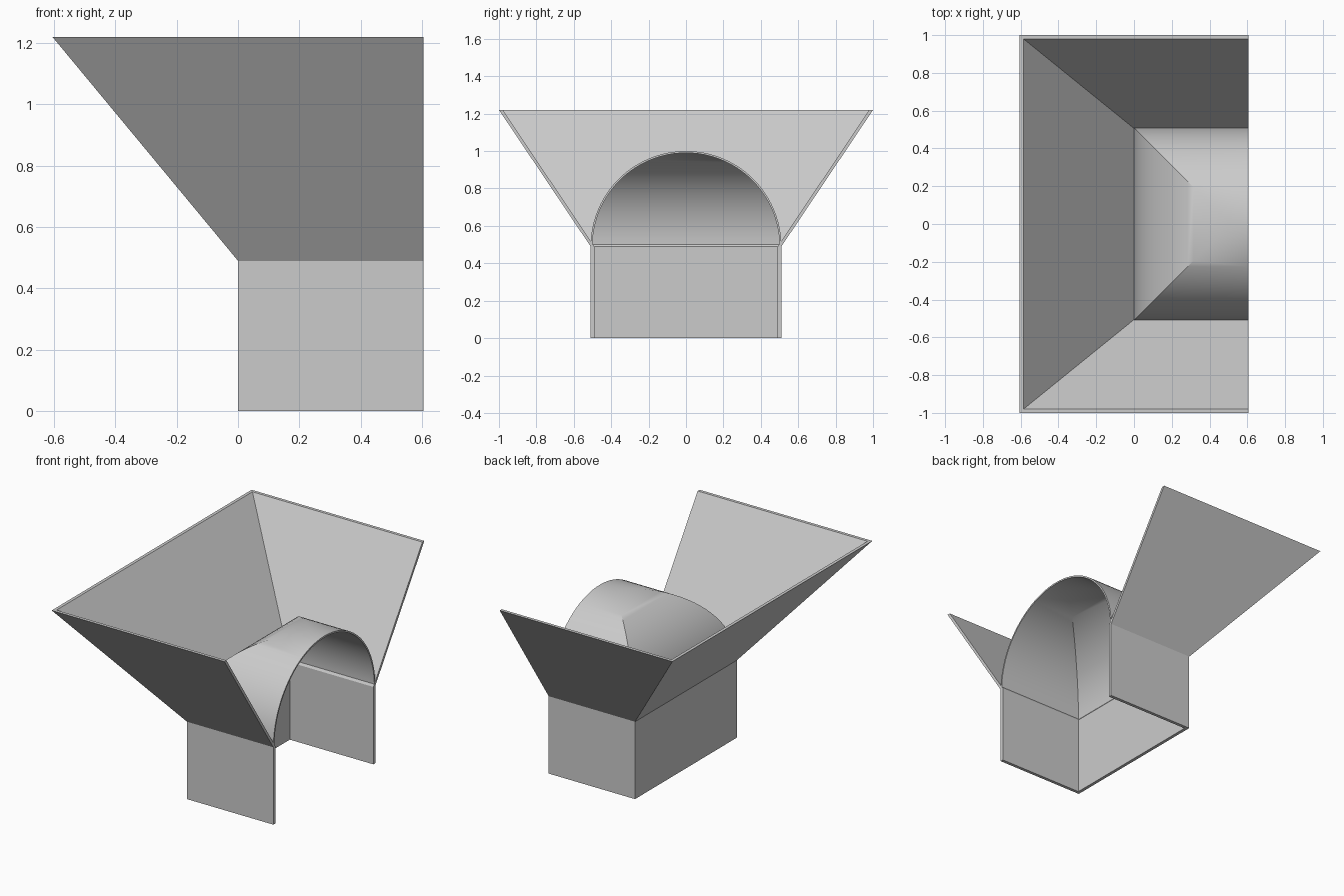
import bpy, bmesh, math

cube = bpy.data.objects.get("Cube")
if cube:
    bpy.data.objects.remove(cube, do_unlink=True)

# One plain grey for the whole model
grey = bpy.data.materials.new("plain grey")
grey.use_nodes = True
colour = (0.6, 0.6, 0.6, 1)
grey.diffuse_color = colour
grey.node_tree.nodes["Principled BSDF"].inputs["Base Color"].default_value = colour

OPEN_X = 0.605      # cut plane where the model is open
HALF = 0.51         # outer half width of the base
THICK = 0.02        # wall thickness
SPRING = 0.49       # height where walls, hopper and vault meet
TOP = 1.22


def sweep_u(name, profile, smooth=False):
    """Sweep a closed profile of (back x, half width y, z) round three sides."""
    bm = bmesh.new()
    rings = []
    for x, y, z in profile:
        path = [(OPEN_X, -y), (x, -y), (x, y), (OPEN_X, y)]
        rings.append([bm.verts.new((px, py, z)) for px, py in path])
    n = len(rings)
    for i in range(n):
        j = (i + 1) % n
        if profile[i][1] == 0 and profile[j][1] == 0:
            continue                      # halves join along the crown
        a, b = rings[i], rings[j]
        for k in range(3):
            bm.faces.new((a[k], a[k + 1], b[k + 1], b[k]))
    for end in (0, 3):                    # close the cut ends
        bm.faces.new([r[end] for r in rings])
    bmesh.ops.remove_doubles(bm, verts=bm.verts, dist=1e-5)
    bmesh.ops.recalc_face_normals(bm, faces=bm.faces)
    mesh = bpy.data.meshes.new(name)
    bm.to_mesh(mesh)
    bm.free()
    mesh.materials.append(grey)
    if smooth:
        mesh.shade_smooth()
        mesh.set_sharp_from_angle(angle=math.radians(30))
    obj = bpy.data.objects.new(name, mesh)
    bpy.context.collection.objects.link(obj)
    return obj


def arc(radius, steps=24):
    """Quarter circle from the springing line to the crown."""
    points = []
    for i in range(steps + 1):
        t = math.pi / 2 * i / steps
        w = radius * math.cos(t) if i < steps else 0
        points.append((HALF - w, w, SPRING + radius * math.sin(t)))
    return points


# Upright base walls
inner = HALF - THICK
sweep_u("base_walls", [(0, HALF, 0), (0, HALF, SPRING),
                       (THICK, inner, SPRING), (THICK, inner, 0)])

# Flared hopper above the base
sweep_u("flared_hopper", [(0, HALF, SPRING), (-OPEN_X, 1, TOP),
                          (THICK - OPEN_X, 1 - THICK, TOP),
                          (THICK, inner, SPRING)])

# Thin vault with groins running from the back corners to the crown
sweep_u("vault", arc(HALF) + arc(HALF - 0.01)[::-1], smooth=True)
